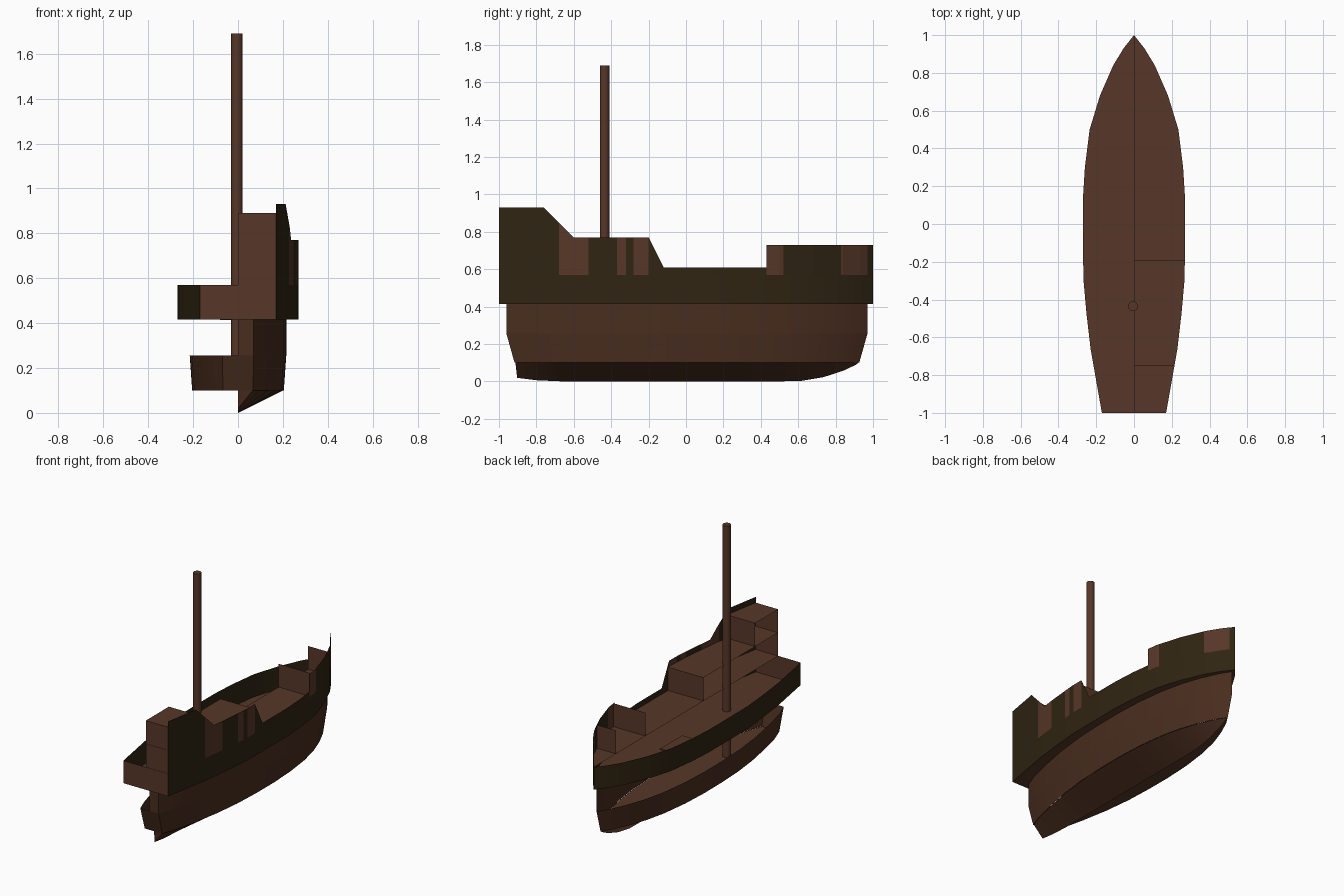
import bpy, math

if "Cube" in bpy.data.objects:
    bpy.data.objects.remove(bpy.data.objects["Cube"])


def material(name, rgb):
    m = bpy.data.materials.new(name)
    m.diffuse_color = (*rgb, 1)
    m.use_nodes = True
    m.node_tree.nodes["Principled BSDF"].inputs["Base Color"].default_value = m.diffuse_color
    return m


WOOD = material("wood brown", (0.095, 0.038, 0.021))
HULL = material("hull brown", (0.066, 0.026, 0.013))
OLIVE = material("dark olive", (0.029, 0.018, 0.006))

# half outlines (y, half width) from stern to bow
UPPER = [(-1, .17), (-.83, .20), (-.66, .23), (-.47, .252), (-.29, .268), (-.08, .27), (.14, .27),
         (.3, .26), (.5, .235), (.68, .18), (.84, .11), (.93, .055), (1, 0)]
LOWER = [(-.96, .07), (-.85, .11), (-.7, .145), (-.5, .182), (-.3, .205), (-.1, .214), (.1, .215),
         (.3, .205), (.5, .18), (.65, .145), (.78, .10), (.9, .045), (.97, 0)]
# height of the bulwark top and of the keel along y
RAIL = [(-1, .93), (-.76, .93), (-.6, .77), (-.2, .77), (-.12, .61), (.43, .61), (.4301, .73), (1, .73)]
KEEL = [(-1, .02), (-.91, .02), (-.75, 0), (.6, 0), (.75, .025), (.85, .06), (.92, .095), (1, .1)]
PATCHES = [(-.68, -.52), (-.37, -.32), (-.28, -.2), (.4301, .52), (.83, .97)]


def at(table, y):
    for (y0, v0), (y1, v1) in zip(table, table[1:]):
        if y <= y1:
            return v0 + (v1 - v0) * max(0, y - y0) / (y1 - y0)
    return table[-1][1]


def build(name, verts, faces, mats, smooth=None):
    me = bpy.data.meshes.new(name)
    me.from_pydata(verts, [], faces)
    ob = bpy.data.objects.new(name, me)
    bpy.context.collection.objects.link(ob)
    for m in mats:
        me.materials.append(m)
    if smooth:
        bpy.ops.object.select_all(action='DESELECT')
        bpy.context.view_layer.objects.active = ob
        ob.select_set(True)
        bpy.ops.object.shade_smooth_by_angle(angle=math.radians(smooth))
    return ob


def ring(outline, z, side=1, sx=1, sy=1):
    """Half outline at height z, starting on the centre line at the stern."""
    pts = [(0, outline[0][0])] + [(w, y) for y, w in outline]
    return [(side * sx * x, sy * y, z) for x, y in pts]


def loft(name, low, high, mats, side=1, smooth=35):
    n = len(low)
    faces = [(i, i + 1, n + i + 1, n + i) for i in range(n - 1)]
    if side < 0:
        faces = [f[::-1] for f in faces]
    return build(name, low + high, faces, mats, smooth)


def deck(name, outline, z, side=1, y0=-1, y1=1, sx=1, sy=1, mat=WOOD):
    ys = [y0] + [y for y, w in outline if y0 < y < y1] + [y1]
    pts = [(0, y0 * sy, z)] + [(side * sx * at(outline, y), y * sy, z) for y in ys]
    if pts[-1][0] != 0:
        pts.append((0, y1 * sy, z))
    face = tuple(range(len(pts)))
    return build(name, pts, [face if side > 0 else face[::-1]], [mat])


def cross_wall(name, y, x1, z0, z1):
    return build(name, [(0, y, z0), (x1, y, z0), (x1, y, z1), (0, y, z1)], [(0, 1, 2, 3)], [WOOD])


# hull bottom and upper hull belt: right half only
chine = ring(LOWER, .1, 1, .93, .95)
keel = [(0, y * .99, at(KEEL, y * .99)) for x, y, z in chine]
loft("hull_bottom", keel, chine, [HULL])
loft("hull_belt", ring(LOWER, .255), ring(LOWER, .415), [HULL])

# parts that exist on both halves
for side, tag in ((1, "right"), (-1, "left")):
    loft("lower_hull_" + tag, ring(LOWER, .1, side, .95, .955), ring(LOWER, .255, side), [HULL], side)
    deck("hold_floor_" + tag, LOWER, .1, side, -.96, .97, .94, .955)
    wall = loft("deck_wall_" + tag, ring(UPPER, .415, side), ring(UPPER, .57, side),
                [OLIVE, WOOD], side)
    wall.data.polygons[0].material_index = 1      # stern board
    deck("main_deck_" + tag, UPPER, .415, side)

# raised decks on the right half
deck("upper_deck", UPPER, .57)
deck("cabin_roof", UPPER, .73, 1, -1, -.19)
deck("poop_deck", UPPER, .89, 1, -1, -.75)

# bulwark with stepped top and bare wood patches
ys = sorted({y for y, _ in UPPER} | {y for y, _ in RAIL} | {v for p in PATCHES for v in p})
verts = [(at(UPPER, y), y, .57) for y in ys] + [(at(UPPER, y), y, at(RAIL, y)) for y in ys]
n = len(ys)
bulwark = build("bulwark", verts, [(i, i + 1, n + i + 1, n + i) for i in range(n - 1)], [OLIVE, WOOD])
for p in bulwark.data.polygons:
    mid = (ys[p.index] + ys[p.index + 1]) / 2
    p.material_index = int(any(a < mid < b for a, b in PATCHES))

# cross walls of the castles
cross_wall("stern_board", -.998, .17, .57, .89)
cross_wall("poop_wall", -.75, at(UPPER, -.75), .73, .89)
cross_wall("cabin_wall", -.19, at(UPPER, -.19), .57, .73)
cross_wall("forecastle_wall", .44, at(UPPER, .44), .57, .73)
cross_wall("bow_wall", .76, at(UPPER, .76), .57, .73)

# hatch cover on the left main deck
bpy.ops.mesh.primitive_cube_add(size=1, location=(-.04, .16, .418))
hatch = bpy.context.object
hatch.name = "hatch_cover"
hatch.scale = (.08, .24, .008)
hatch.data.materials.append(WOOD)

# mast
bpy.ops.mesh.primitive_cylinder_add(vertices=16, radius=.026, depth=1.59, location=(-.005, -.435, .895))
mast = bpy.context.object
mast.name = "mast"
mast.data.materials.append(WOOD)
bpy.ops.object.shade_smooth_by_angle(angle=math.radians(40))
